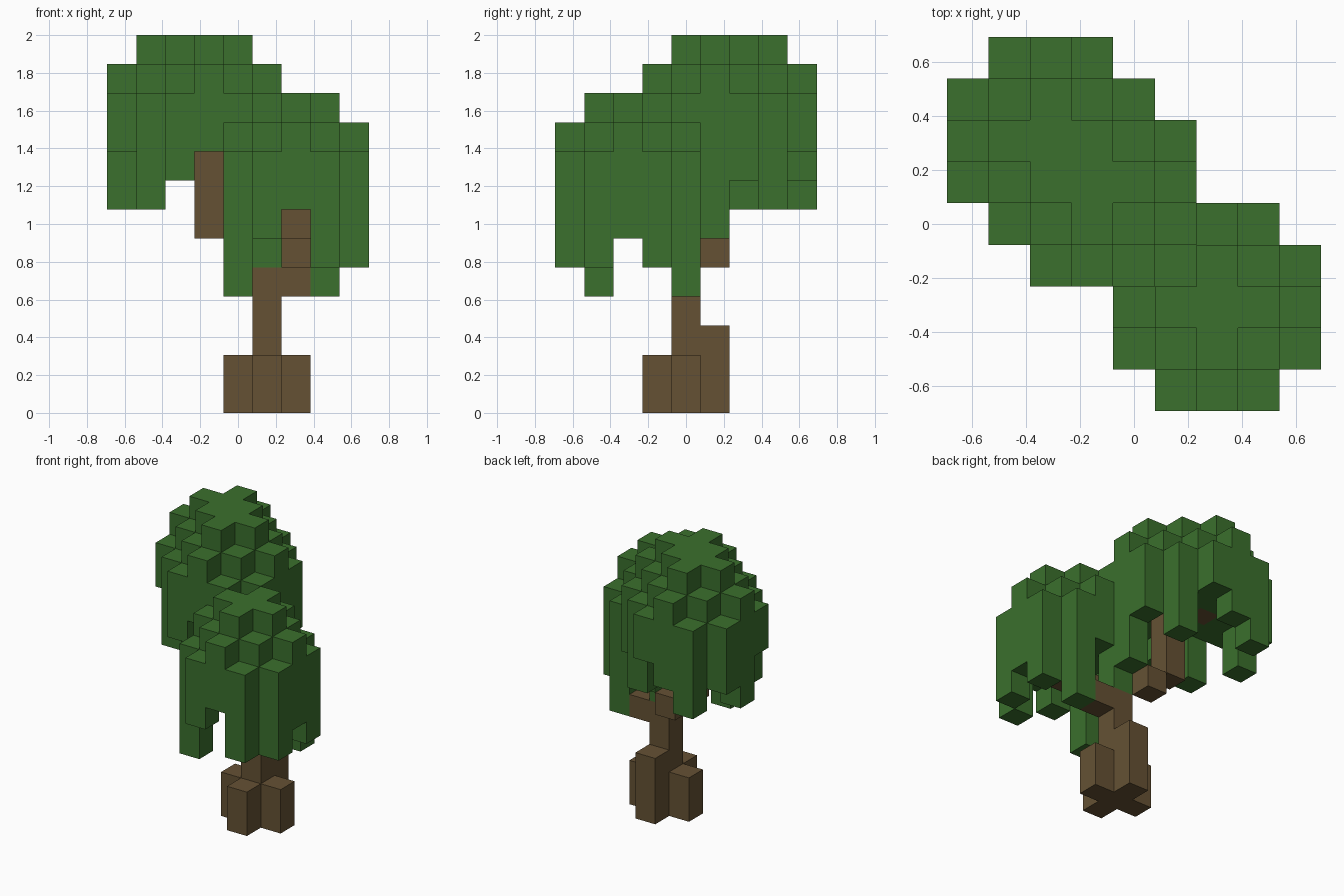
import bpy
import bmesh
from math import radians
from mathutils import Vector

UNIT = 2 / 13                      # edge of one block
HALF = 4.5                         # half the block grid width

if "Cube" in bpy.data.objects:
    bpy.data.objects.remove(bpy.data.objects["Cube"], do_unlink=True)


def make_material(name, colour):
    mat = bpy.data.materials.new(name)
    mat.use_nodes = True
    mat.diffuse_color = colour
    bsdf = next(n for n in mat.node_tree.nodes if n.type == "BSDF_PRINCIPLED")
    bsdf.inputs["Base Color"].default_value = colour
    bsdf.inputs["Roughness"].default_value = 0.9
    return mat


bark = make_material("bark brown", (0.13, 0.083, 0.034, 1))
foliage = make_material("leaf green", (0.043, 0.162, 0.026, 1))


def column(i, j, low, high):
    return {(i, j, k) for k in range(low, high)}


def dilate(cells, columns, rows):
    """Grow a flat layer by one block sideways, kept inside its limits."""
    steps = ((0, 0), (1, 0), (-1, 0), (0, 1), (0, -1))
    grown = {(i + a, j + b) for i, j in cells for a, b in steps}
    return {(i, j) for i, j in grown if i in columns and j in rows}


def crown(star, columns, rows, top, ceiling, fringe):
    """Stepped dome: three widening layers, with hanging edge columns."""
    blocks = set()
    layer = star
    for step in range(3):
        for i, j in layer:
            low = fringe.get((i, j), ceiling)
            blocks |= column(i, j, low, top - step)
        layer = dilate(layer, columns, rows)
    return blocks


def build(name, blocks, occupied, mat):
    """Skin the outside of a set of blocks and merge its flat faces."""
    bm = bmesh.new()
    for cell in sorted(blocks):
        centre = Vector(cell) + Vector((0.5 - HALF, 0.5 - HALF, 0.5))
        for axis in range(3):
            for sign in (-1, 1):
                near = list(cell)
                near[axis] += sign
                if tuple(near) in occupied:
                    continue
                normal, u = Vector(), Vector()
                normal[axis] = sign / 2
                u[(axis + 1) % 3] = 0.5
                v = normal.cross(u) * 2
                ring = (u + v, v - u, -u - v, u - v)
                bm.faces.new([bm.verts.new((centre + normal + c) * UNIT)
                              for c in ring])
    bmesh.ops.remove_doubles(bm, verts=bm.verts, dist=UNIT / 100)
    bmesh.ops.dissolve_limit(bm, angle_limit=radians(1),
                             verts=bm.verts, edges=bm.edges)
    mesh = bpy.data.meshes.new(name)
    bm.to_mesh(mesh)
    bm.free()
    mesh.materials.append(mat)
    bpy.context.collection.objects.link(bpy.data.objects.new(name, mesh))


# Trunk with four root buttresses, the back one taller
trunk = column(5, 4, 0, 5) | column(5, 5, 0, 3)
for i, j in ((4, 4), (6, 4), (5, 3)):
    trunk |= column(i, j, 0, 2)

# Branches climbing to each crown
high_branch = {(4, 5, 5), (2, 6, 9)} | column(3, 5, 6, 9)
low_branch = {(6, 4, 4), (6, 3, 5), (6, 2, 6)}

# High crown, at the back
high_star = {(2, 7), (1, 6), (2, 6), (3, 6), (2, 5), (3, 5), (4, 5), (3, 4)}
high_fringe = {(1, 8): 7, (2, 8): 8, (4, 7): 7, (5, 6): 8, (5, 5): 6,
               (5, 4): 5, (0, 7): 8, (0, 6): 7, (1, 4): 7, (2, 3): 8}
high_crown = crown(high_star, range(0, 6), range(3, 9), 13, 9, high_fringe)

# Low crown, at the front
low_star = dilate({(6, 2)}, range(4, 9), range(0, 5))
low_fringe = {(5, 0): 6, (7, 0): 5, (8, 1): 5, (8, 2): 6, (8, 3): 5,
              (7, 4): 4, (5, 4): 5, (4, 1): 4, (4, 2): 6, (4, 3): 6}
low_crown = crown(low_star, range(4, 9), range(0, 5), 11, 7, low_fringe)

wood = trunk | high_branch | low_branch
high_crown -= wood
low_crown -= wood | high_crown
everything = wood | high_crown | low_crown

build("trunk", trunk, everything, bark)
build("high_branch", high_branch, everything, bark)
build("low_branch", low_branch, everything, bark)
build("high_crown", high_crown, everything, foliage)
build("low_crown", low_crown, everything, foliage)
